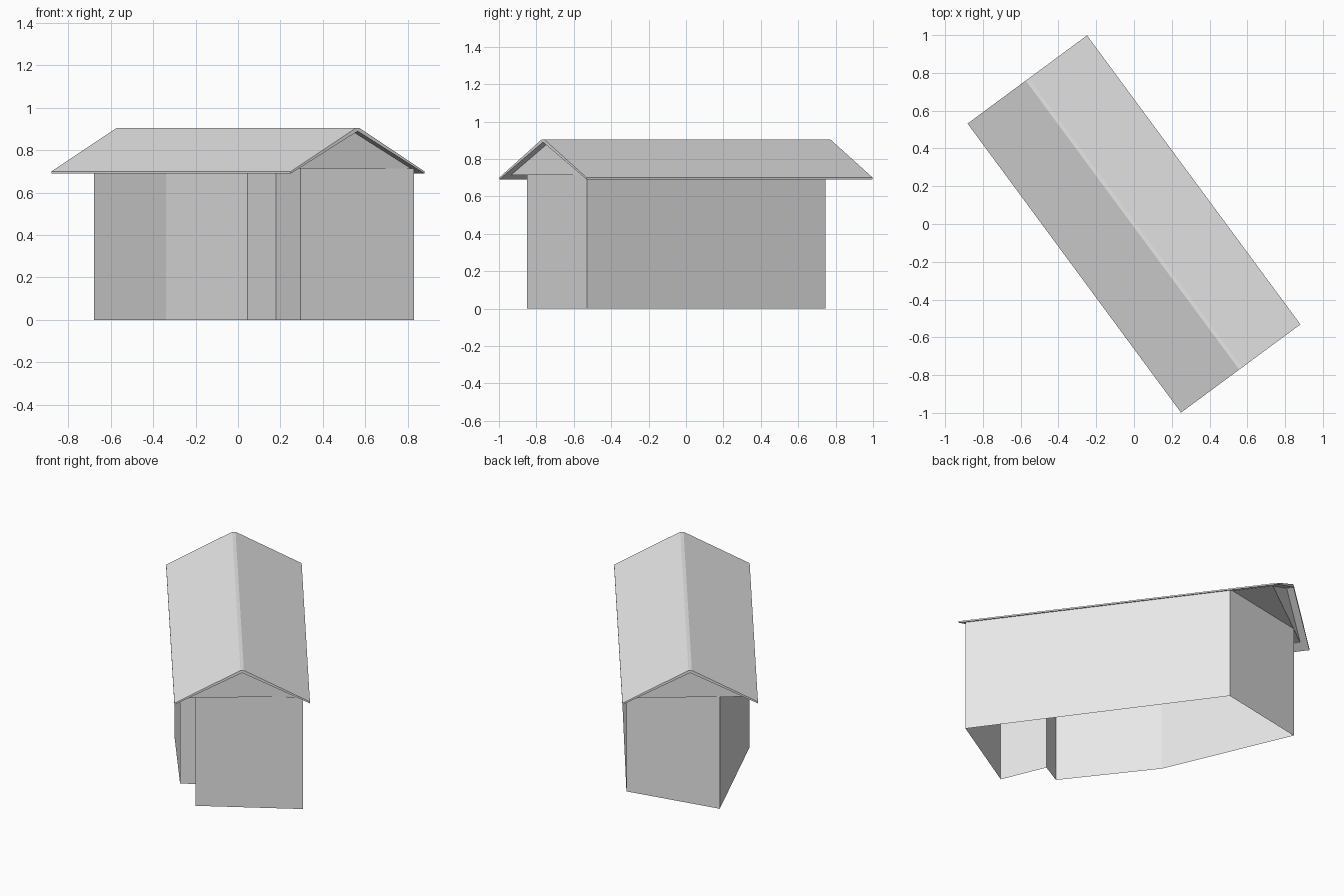
import bpy
import bmesh
import math
from mathutils import Matrix

cube = bpy.data.objects.get("Cube")
if cube:
    bpy.data.objects.remove(cube, do_unlink=True)

grey = bpy.data.materials.new("light grey")
grey.use_nodes = True
COLOUR = (0.8, 0.8, 0.8, 1)
grey.diffuse_color = COLOUR
grey.node_tree.nodes["Principled BSDF"].inputs["Base Color"].default_value = COLOUR

# the ridge runs from back right to front left
RIDGE = Matrix.Rotation(math.atan2(-0.765, 0.565), 4, "Z")
WALL_TOP = 0.715


def extrude_outline(name, points, offset, capped=True):
    """Extrude a closed outline along offset, with or without end caps."""
    bm = bmesh.new()
    base = bm.faces.new([bm.verts.new(p) for p in points])
    ends = [base]
    moved = bmesh.ops.extrude_face_region(bm, geom=[base], use_keep_orig=True)["geom"]
    bmesh.ops.translate(bm, vec=offset, verts=[g for g in moved if isinstance(g, bmesh.types.BMVert)])
    ends += [g for g in moved if isinstance(g, bmesh.types.BMFace)]
    bmesh.ops.recalc_face_normals(bm, faces=bm.faces)
    if not capped:
        bmesh.ops.delete(bm, geom=ends, context="FACES_ONLY")
    mesh = bpy.data.meshes.new(name)
    bm.to_mesh(mesh)
    bm.free()
    mesh.materials.append(grey)
    obj = bpy.data.objects.new(name, mesh)
    bpy.context.collection.objects.link(obj)
    return obj


def along_ridge(name, section, half_length):
    """Sweep a cross-section (across, height) along the ridge."""
    points = [(-half_length, y, z) for y, z in section]
    obj = extrude_outline(name, points, (2 * half_length, 0, 0))
    obj.data.transform(RIDGE)
    return obj


# walls: an irregular plan with a small notch, open underneath
plan = [(0.83, -0.53), (-0.10, 0.745), (-0.68, 0.63), (-0.34, -0.155),
        (0.045, -0.65), (0.18, -0.575), (0.295, -0.85)]
extrude_outline("walls", [(x, y, 0) for x, y in plan], (0, 0, WALL_TOP), capped=False)

# closed attic with gable ends and a flat soffit
along_ridge("attic", [(-0.34, WALL_TOP), (0.34, WALL_TOP), (0, 0.889)], 0.91)

# thin pitched roof with a narrow flat ridge
along_ridge("roof", [(-0.393, 0.69), (-0.393, 0.70), (-0.01, 0.905), (0.01, 0.905),
                     (0.393, 0.70), (0.393, 0.69), (0, 0.89)], 0.951)
